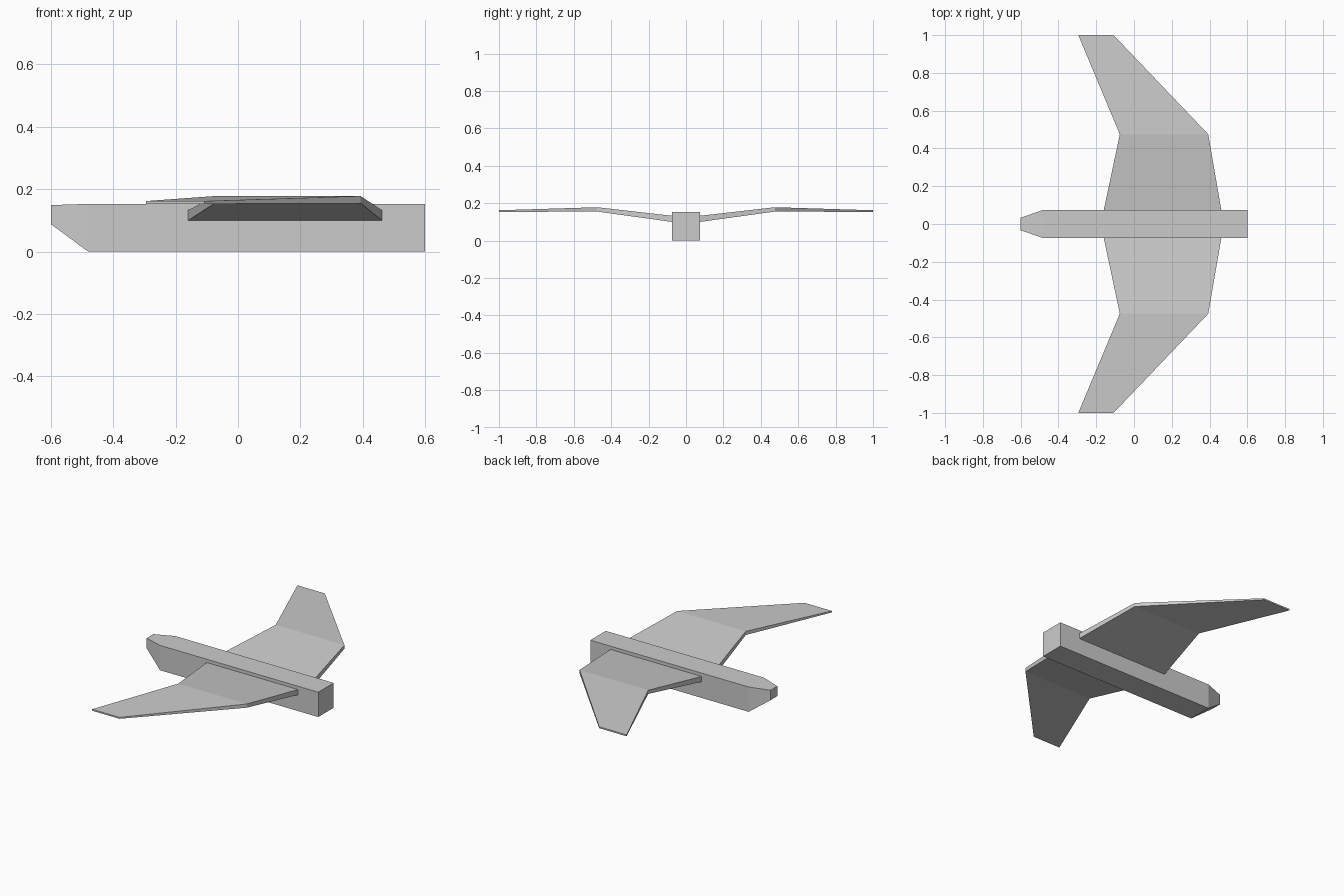
import bpy
import bmesh

cube = bpy.data.objects.get("Cube")
if cube:
    bpy.data.objects.remove(cube, do_unlink=True)

# Single matte grey for the whole glider
grey = bpy.data.materials.new("light_grey")
grey.use_nodes = True
colour = (0.6, 0.6, 0.6, 1.0)
grey.diffuse_color = colour
grey.node_tree.nodes["Principled BSDF"].inputs["Base Color"].default_value = colour


def loft(name, sections):
    """Join four-cornered sections into a closed, flat-shaded solid."""
    bm = bmesh.new()
    rings = [[bm.verts.new(p) for p in s] for s in sections]
    for a, b in zip(rings, rings[1:]):
        for i in range(4):
            j = (i + 1) % 4
            bm.faces.new((a[i], a[j], b[j], b[i]))
    bm.faces.new(rings[0])
    bm.faces.new(rings[-1])
    bmesh.ops.recalc_face_normals(bm, faces=bm.faces)
    mesh = bpy.data.meshes.new(name)
    bm.to_mesh(mesh)
    bm.free()
    mesh.materials.append(grey)
    obj = bpy.data.objects.new(name, mesh)
    bpy.context.collection.objects.link(obj)
    return obj


# Fuselage: x, half width, bottom, top; tapered nose at -x
fuselage = [(-0.6, 0.033, 0.088, 0.149),
            (-0.48, 0.075, 0.0, 0.153),
            (0.6, 0.075, 0.0, 0.153)]
loft("fuselage", [[(x, -w, lo), (x, w, lo), (x, w, hi), (x, -w, hi)]
                  for x, w, lo, hi in fuselage])

# Wings: span position, leading x, trailing x, bottom, top
wing = [(0.07, -0.161, 0.463, 0.099, 0.132),
        (0.475, -0.075, 0.393, 0.155, 0.178),
        (1.0, -0.295, -0.108, 0.153, 0.162)]
wings = loft("wings", [[(a, y, lo), (b, y, lo), (b, y, hi), (a, y, hi)]
                       for y, a, b, lo, hi in wing])
mirror = wings.modifiers.new("mirror", 'MIRROR')
mirror.use_axis = (False, True, False)
mirror.use_mirror_merge = False
